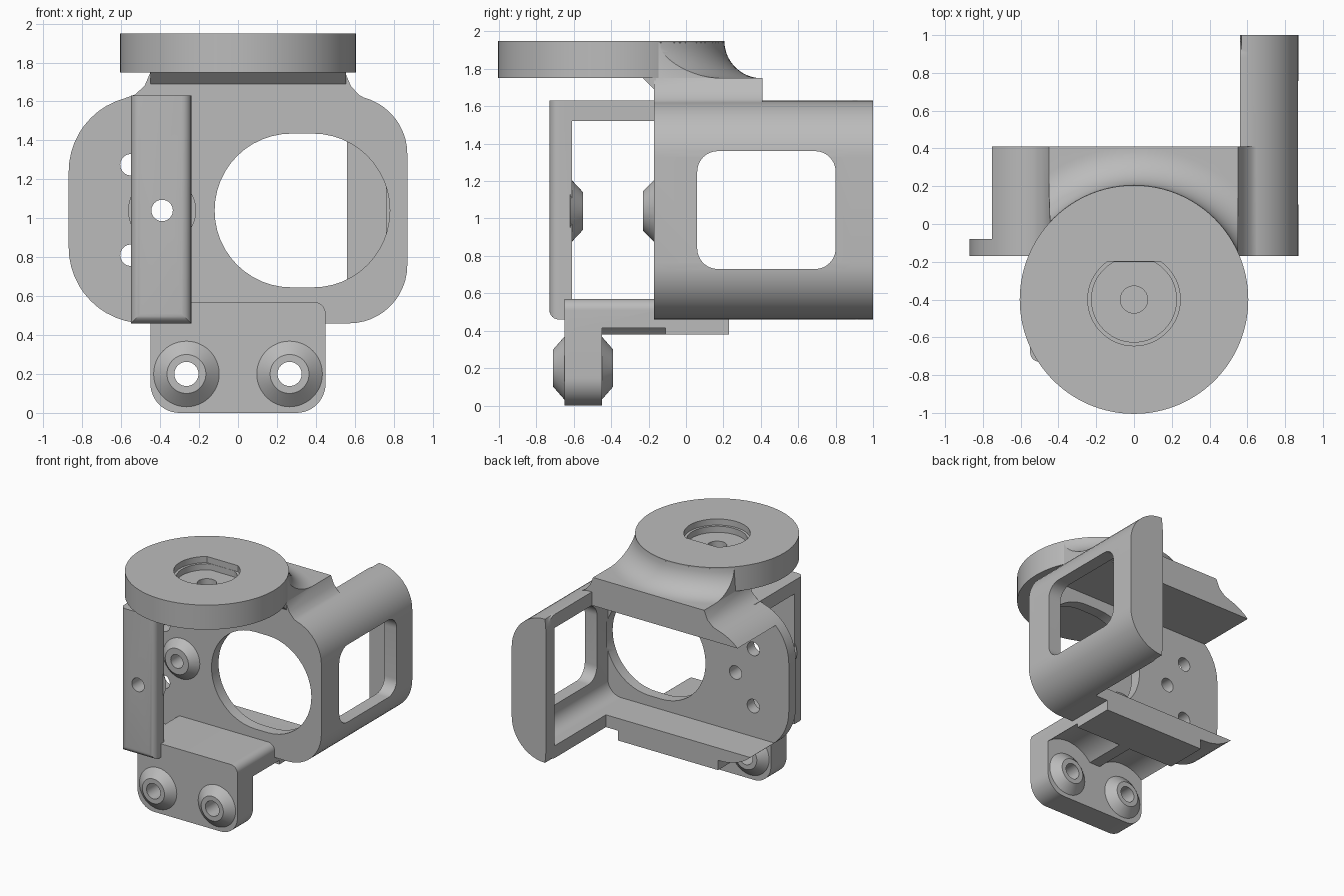
import bpy, bmesh, math
from mathutils import Matrix, Vector

if "Cube" in bpy.data.objects:
    bpy.data.objects.remove(bpy.data.objects["Cube"], do_unlink=True)

GREY = (0.5, 0.5, 0.5, 1)
mat = bpy.data.materials.new("plain grey")
mat.use_nodes = True
mat.diffuse_color = GREY
mat.node_tree.nodes["Principled BSDF"].inputs["Base Color"].default_value = GREY


def finish(name, bm):
    bmesh.ops.recalc_face_normals(bm, faces=bm.faces)
    me = bpy.data.meshes.new(name)
    bm.to_mesh(me)
    bm.free()
    me.materials.append(mat)
    ob = bpy.data.objects.new(name, me)
    bpy.context.collection.objects.link(ob)
    return ob


def arc(cx, cy, r, a0, a1, n=12):
    """Points along an arc, angles in degrees."""
    return [(cx + r * math.cos(math.radians(a0 + (a1 - a0) * i / n)),
             cy + r * math.sin(math.radians(a0 + (a1 - a0) * i / n))) for i in range(n + 1)]


def rounded(u0, u1, v0, v1, bl=0, br=0, tr=0, tl=0):
    pts = []
    for u, v, su, sv, r, a in ((u0, v0, 1, 1, bl, 180), (u1, v0, -1, 1, br, 270),
                               (u1, v1, -1, -1, tr, 0), (u0, v1, 1, -1, tl, 90)):
        pts += arc(u + su * r, v + sv * r, r, a, a + 90) if r else [(u, v)]
    return pts


def prism_bm(pts, lo, hi, axis="y"):
    place = {"x": lambda u, v, w: (w, u, v), "y": lambda u, v, w: (u, w, v),
             "z": lambda u, v, w: (u, v, w)}[axis]
    bm = bmesh.new()
    a = [bm.verts.new(place(u, v, lo)) for u, v in pts]
    b = [bm.verts.new(place(u, v, hi)) for u, v in pts]
    bm.faces.new(a)
    bm.faces.new(b)
    for i in range(len(pts)):
        j = (i + 1) % len(pts)
        bm.faces.new((a[i], a[j], b[j], b[i]))
    return bm


def prism(name, pts, lo, hi, axis="y"):
    return finish(name, prism_bm(pts, lo, hi, axis))


def box(name, x0, x1, y0, y1, z0, z1):
    return prism(name, rounded(x0, x1, z0, z1), y0, y1)


def cone(name, x, z, y0, y1, r0, r1):
    """Cone frustum along y, radius r0 at y0 and r1 at y1."""
    bm = bmesh.new()
    bmesh.ops.create_cone(bm, cap_ends=True, segments=48, radius1=r0, radius2=r1,
                          depth=abs(y1 - y0))
    turn = Matrix.Rotation(math.radians(-90 if y1 > y0 else 90), 4, "X")
    bmesh.ops.transform(bm, verts=bm.verts,
                        matrix=Matrix.Translation((x, (y0 + y1) / 2, z)) @ turn)
    return finish(name, bm)


def combine(ob, others, op):
    for other in others:
        m = ob.modifiers.new("combine", "BOOLEAN")
        m.operation, m.solver, m.object = op, "EXACT", other
        bpy.context.view_layer.objects.active = ob
        bpy.ops.object.modifier_apply(modifier=m.name)
        bpy.data.objects.remove(other, do_unlink=True)


def smooth(ob):
    bpy.ops.object.select_all(action="DESELECT")
    ob.select_set(True)
    bpy.context.view_layer.objects.active = ob
    bpy.ops.object.shade_smooth_by_angle(angle=math.radians(30))


# Housing: rounded plate with flanges, shorter along the bottom
housing = prism("housing", rounded(-.87, .87, .46, 1.63, .39, .3, .3, .39), -.17, .41)
combine(housing, [box("cut", -2, .56, .23, .6, 0, 1)], "DIFFERENCE")

# Side guard reaching back, with rounded rear rim
bm = prism_bm(rounded(.56, .87, .46, 1.63, 0, .3, .3, 0), .41, 1)
rim = [e for e in bm.edges if all(v.co.y > .99 for v in e.verts)
       and not all(v.co.x < .561 for v in e.verts)]
bmesh.ops.bevel(bm, geom=rim, offset=.12, segments=8, profile=.5, affect="EDGES")
combine(housing, [finish("guard", bm)], "UNION")

# Neck: concave sweep around the disc, trimmed to a flared block
bm = bmesh.new()
profile = [(0, 1.94), (.6, 1.94)] + arc(.805, 1.95, .2, 183, 270) + [(1.4, 1.75), (1.4, 1.5), (0, 1.5)]
verts = [bm.verts.new((r, -.4, z)) for r, z in profile]
edges = [bm.edges.new((verts[i], verts[i + 1])) for i in range(len(verts) - 1)]
bmesh.ops.spin(bm, geom=verts + edges, cent=Vector((0, -.4, 0)), axis=(0, 0, 1),
               angle=math.tau, steps=96)
bmesh.ops.remove_doubles(bm, verts=bm.verts, dist=.0005)
neck = finish("neck", bm)
flare = [(-.6, 1.54), (-.6, 1.61), (-.53, 1.635), (-.48, 1.68), (-.45, 1.75), (-.44, 2),
         (.55, 2), (.55, 1.75), (.58, 1.68), (.62, 1.635), (.69, 1.595), (.69, 1.54)]
combine(neck, [prism("trim", flare, -.17, .41)], "INTERSECT")
combine(housing, [neck], "UNION")

# Hollow interior, open to one side and the back
hollow = prism("hollow", rounded(-2, .76, .56, 1.52, 0, .12, .12, 0), -.08, .89)
lens = prism("lens", rounded(-.12, .78, .645, 1.435, .394, .394, .394, .394), -.4, -.07)
window = prism("window", rounded(.06, .8, .73, 1.36, .11, .11, .11, .11), .7, 1.1, "x")
combine(housing, [hollow, lens, window], "DIFFERENCE")

# Inner boss and screw holes in the plate
combine(housing, [cone("boss", -.39, 1.04, -.16, -.23, .175, .105)], "UNION")
combine(housing, [cone("hole", x, z, -.4, 0, .055, .055)
                  for x, z in ((-.55, 1.275), (-.55, .81), (-.39, 1.04))], "DIFFERENCE")
smooth(housing)

# Chamfered strip under the disc
strip = prism("neck_chamfer", [(-.235, 1.755), (-.16, 1.755), (-.16, 1.69), (-.17, 1.69)],
              -.45, .555, "x")

# Clamp post with top arm
bm = prism_bm(rounded(-.55, -.24, .46, 1.63), -.73, -.61)
front = [e for e in bm.edges if all(v.co.y < -.72 for v in e.verts)
         and not all(v.co.z > 1.6 for v in e.verts)]
bmesh.ops.bevel(bm, geom=front, offset=.05, segments=6, profile=.5, affect="EDGES")
post = finish("clamp_post", bm)
combine(post, [box("arm", -.55, -.24, -.65, -.1, 1.52, 1.63),
               cone("boss", -.39, 1.04, -.62, -.55, .175, .1)], "UNION")
combine(post, [cone("hole", -.39, 1.04, -1, -.4, .055, .055)], "DIFFERENCE")
smooth(post)

# Lower bracket: shelf, pad and hanging plate with two bosses
bracket = prism("lower_bracket", rounded(-.45, .45, .38, .57, 0, 0, .06, .06), -.6, -.165)
combine(bracket, [box("pad", -.45, .45, -.2, .23, .38, .5)], "UNION")
combine(bracket, [cone("clearance", x, .2, -.7, -.11, .283, .283) for x in (-.265, .265)],
        "DIFFERENCE")
combine(bracket, [prism("hanger", rounded(-.45, .45, 0, .57, .15, .15, .06, .06), -.65, -.45)],
        "UNION")
for x in (-.265, .265):
    combine(bracket, [cone("boss", x, .2, -.64, -.71, .18, .1),
                      cone("boss", x, .2, -.46, -.39, .18, .1)], "UNION")
    combine(bracket, [cone("hole", x, .2, -1, -.2, .062, .062)], "DIFFERENCE")
smooth(bracket)

# Mounting disc with flat-sided recess and centre hole
disc = prism("mounting_disc", arc(0, -.4, .605, 0, 357, 119), 1.75, 1.95, "z")
combine(disc, [prism("recess", arc(0, -.4, .245, 125, 415, 48), 1.9, 2.1, "z"),
               prism("recess", arc(0, -.4, .225, 118, 422, 48), 1.85, 2.1, "z"),
               prism("hole", arc(0, -.4, .072, 0, 350, 35), 1.6, 2.1, "z")], "DIFFERENCE")
smooth(disc)
